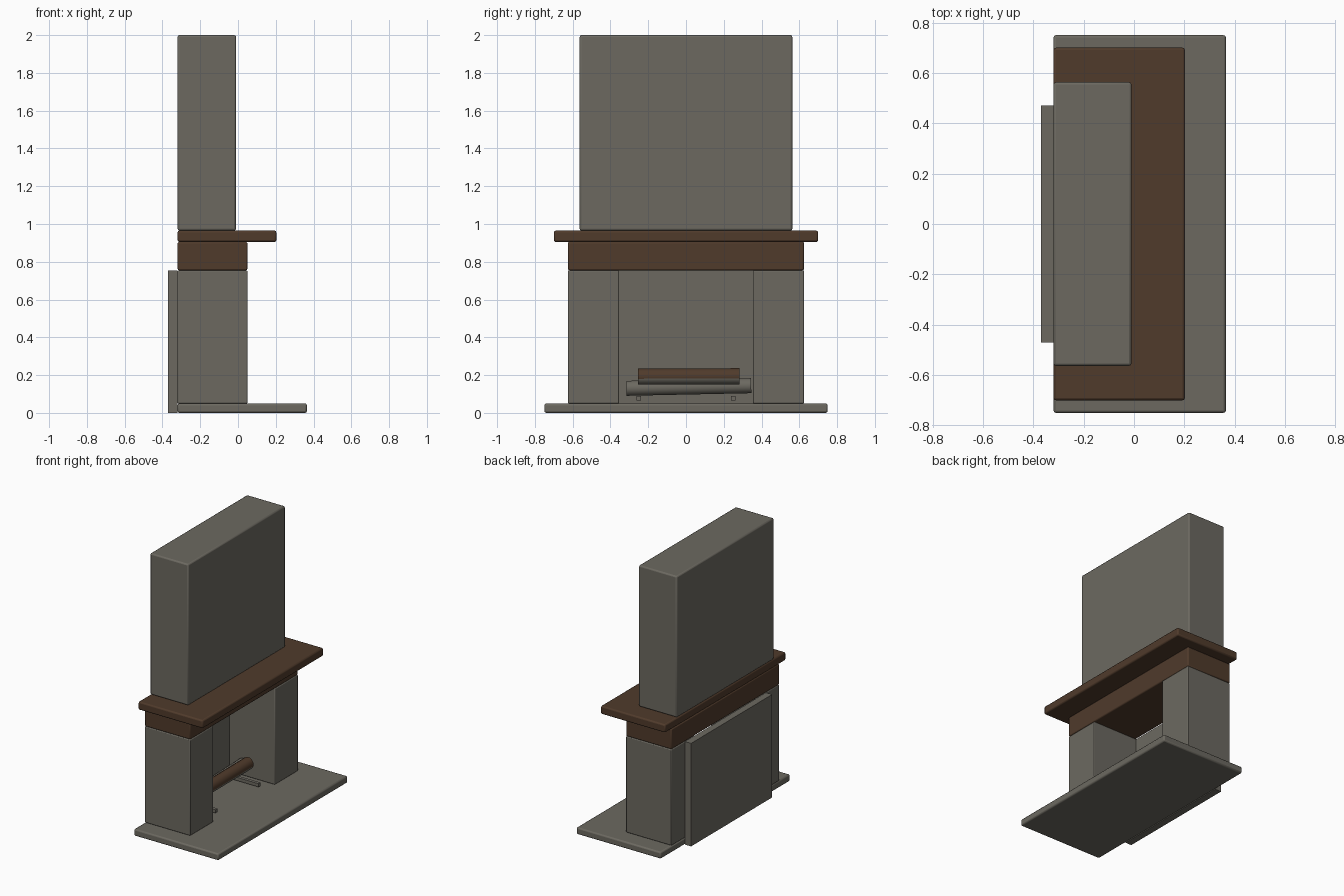
import bpy
import bmesh
import math
from mathutils import Matrix, Vector

cube = bpy.data.objects.get("Cube")
if cube:
    bpy.data.objects.remove(cube, do_unlink=True)


def material(name, rgb):
    mat = bpy.data.materials.new(name)
    mat.use_nodes = True
    colour = (*rgb, 1)
    mat.diffuse_color = colour
    mat.node_tree.nodes["Principled BSDF"].inputs["Base Color"].default_value = colour
    return mat


stone = material("grey stone", (0.15, 0.141, 0.118))
wood = material("dark brown wood", (0.08, 0.043, 0.024))


def finish(name, bm, mats):
    mesh = bpy.data.meshes.new(name)
    bm.to_mesh(mesh)
    bm.free()
    for mat in mats:
        mesh.materials.append(mat)
    obj = bpy.data.objects.new(name, mesh)
    bpy.context.collection.objects.link(obj)
    return obj


def smooth(obj, angle):
    bpy.ops.object.select_all(action="DESELECT")
    obj.select_set(True)
    bpy.context.view_layer.objects.active = obj
    bpy.ops.object.shade_smooth_by_angle(angle=math.radians(angle))


def box(name, x, y, z, mat, bevel=0.0):
    """Box spanning the given (low, high) ranges, with softened edges."""
    bm = bmesh.new()
    bmesh.ops.create_cube(bm, size=1)
    spans = (x, y, z)
    for v in bm.verts:
        v.co = [(a + b) / 2 + c * (b - a) for c, (a, b) in zip(v.co, spans)]
    obj = finish(name, bm, [mat])
    if bevel:
        mod = obj.modifiers.new("soft edges", "BEVEL")
        mod.width = bevel
        mod.segments = 2
        smooth(obj, 50)
    return obj


def log(name, start, end, radius, wood_from=None):
    """Twelve-sided log; faces above the wood_from height are brown."""
    start, end = Vector(start), Vector(end)
    axis = end - start
    bm = bmesh.new()
    bmesh.ops.create_cone(bm, cap_ends=True, segments=12, radius1=radius,
                          radius2=radius, depth=axis.length,
                          matrix=Matrix.Rotation(math.radians(15), 4, "Z"))
    turn = axis.to_track_quat("Z", "Y").to_matrix().to_4x4()
    bm.transform(Matrix.Translation((start + end) / 2) @ turn)
    if wood_from is not None:
        for f in bm.faces:
            f.material_index = int(f.calc_center_median().z > wood_from)
    smooth(finish(name, bm, [stone, wood]), 40)


BACK = -0.32

# Base and firebox
box("hearth", (BACK, 0.365), (-0.75, 0.75), (0, 0.05), stone, 0.01)
box("back_panel", (-0.37, BACK), (-0.47, 0.47), (0, 0.755), stone)
for side, s in (("left", 1), ("right", -1)):
    ys = sorted((s * 0.355, s * 0.625))
    box(side + "_pillar", (BACK, 0.05), ys, (0.05, 0.755), stone, 0.006)

# Timber and chimney
box("lintel_beam", (BACK, 0.05), (-0.625, 0.625), (0.755, 0.905), wood, 0.008)
box("mantel_shelf", (BACK, 0.203), (-0.7, 0.7), (0.905, 0.965), wood, 0.01)
box("chimney_breast", (BACK, -0.01), (-0.563, 0.563), (0.965, 2), stone, 0.01)

# Fire irons and logs
for side, y in (("left", 0.25), ("right", -0.25)):
    box(side + "_fire_iron", (-0.28, 0), (y - 0.012, y + 0.012), (0.066, 0.09), stone)
log("lower_log", (-0.2, -0.315, 0.13), (-0.2, 0.345, 0.144), 0.041)
log("upper_log", (-0.115, -0.255, 0.192), (-0.115, 0.283, 0.194), 0.044, 0.184)
